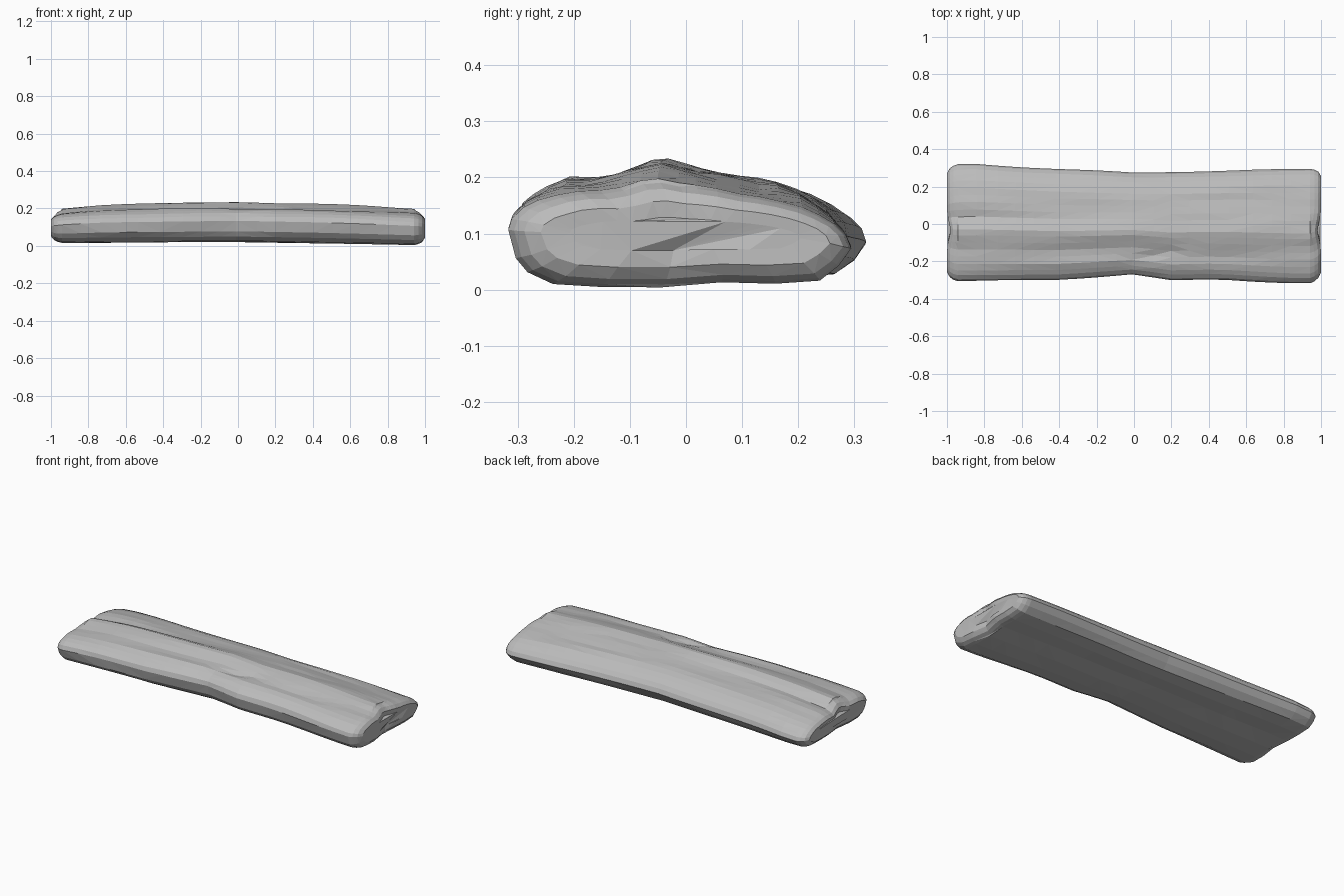
import bpy, bmesh, math, random
from mathutils import noise, Vector

cube = bpy.data.objects.get("Cube")
if cube:
    bpy.data.objects.remove(cube, do_unlink=True)

stone = bpy.data.materials.new("weathered grey")
stone.use_nodes = True
GREY = (0.5, 0.5, 0.5, 1)
stone.diffuse_color = GREY
stone.node_tree.nodes["Principled BSDF"].inputs["Base Color"].default_value = GREY


def lerp_table(table, x):
    for (a, p), (b, q) in zip(table, table[1:]):
        if x <= b:
            t = max(0, (x - a) / (b - a))
            return p + (q - p) * t
    return table[-1][1]


# Outline of the slab along its length
FRONT = [(-1, -.295), (-.95, -.305), (-.4, -.3), (-.2, -.285), (0, -.27),
         (.2, -.3), (.45, -.295), (.8, -.318), (.95, -.32), (1, -.3)]
BACK = [(-1, .31), (-.9, .325), (-.5, .3), (0, .272), (.3, .28), (1, .295)]
CREST = [(-1, .19), (-.9, .205), (-.7, .222), (0, .235), (.4, .226), (.7, .213), (1, .194)]
BASE = [(-1, .015), (0, .02), (.5, .012), (1, .003)]

# Cross-section: y and z as fractions of half width and of height
SECTION = [(-1, .53), (-.97, .65), (-.9, .74), (-.82, .80), (-.71, .85), (-.58, .86),
           (-.46, .88), (-.34, .93), (-.22, .98), (-.12, 1), (0, .97), (.1, .95),
           (.22, .91), (.35, .86), (.47, .83), (.59, .80), (.72, .74), (.82, .67),
           (.91, .58), (.97, .48), (1, .36), (.93, .2), (.82, .06), (.56, .03),
           (.25, .04), (-.1, 0), (-.46, 0), (-.73, .03), (-.87, .14), (-.95, .27)]


def bump(v, centre, width):
    return math.exp(-((v - centre) / width) ** 2)


def surface_point(x, u, v):
    """Point of the worn slab at length x for one section point."""
    f, b = lerp_table(FRONT, x), lerp_table(BACK, x)
    lo, hi = lerp_table(BASE, x), lerp_table(CREST, x)
    y = (f + b) / 2 + u * (b - f) / 2
    z = lo + v * (hi - lo)
    grain = noise.noise(Vector((x * 2.2, y * 14, v * 4)))
    if v > .6:
        z += .007 * grain
        # long groove, deepest at the right end, and a short oblique crack
        z -= .022 * bump(y, .035, .035) * min(1, max(.1, .45 - x * .6))
        z -= .012 * bump(y, -.17 + .3 * (x - .1), .03) * bump(x, .1, .15)
    elif v > .1:
        y += .006 * grain * (1 if u > 0 else -1)
    else:
        z += .004 * abs(grain)
    return y, z


# Rings run along the length, drawn in at both rounded ends
random.seed(4)
inner = [-.93 + 1.86 * i / 18 for i in range(19)]
stations = [(-1, .87, .62), (-.985, .95, .84), (-.965, .985, .94)]
stations += [(x + random.uniform(-.02, .02), 1, 1) for x in inner]
stations += [(.965, .985, .94), (.985, .95, .84), (1, .87, .62)]

bm = bmesh.new()
rings = []
for x, wide, tall in stations:
    ring = []
    for u, v in SECTION:
        y, z = surface_point(x, u, v)
        mid = .1
        px = x
        if abs(x) > .96:
            # shallow hollow in the end faces
            px -= math.copysign(.018 * bump(y, -.04, .07), x)
        ring.append(bm.verts.new((px, y * wide, mid + (z - mid) * tall)))
    rings.append(ring)

n = len(SECTION)
for a, b in zip(rings, rings[1:]):
    for i in range(n):
        j = (i + 1) % n
        bm.faces.new((a[i], a[j], b[j], b[i]))

# End faces
for ring, x in ((rings[0], -.998), (rings[-1], .998)):
    spine = []
    for v in ring:
        spine.append(bm.verts.new((v.co.x * .998, v.co.y * .8, .1 + (v.co.z - .1) * .5)))
    for i in range(n):
        j = (i + 1) % n
        bm.faces.new((ring[i], ring[j], spine[j], spine[i]))
    bm.faces.new(spine)

bmesh.ops.triangulate(bm, faces=bm.faces[:])
bmesh.ops.recalc_face_normals(bm, faces=bm.faces[:])
mesh = bpy.data.meshes.new("stone_slab")
bm.to_mesh(mesh)
bm.free()
mesh.materials.append(stone)
slab = bpy.data.objects.new("stone_slab", mesh)
bpy.context.collection.objects.link(slab)
